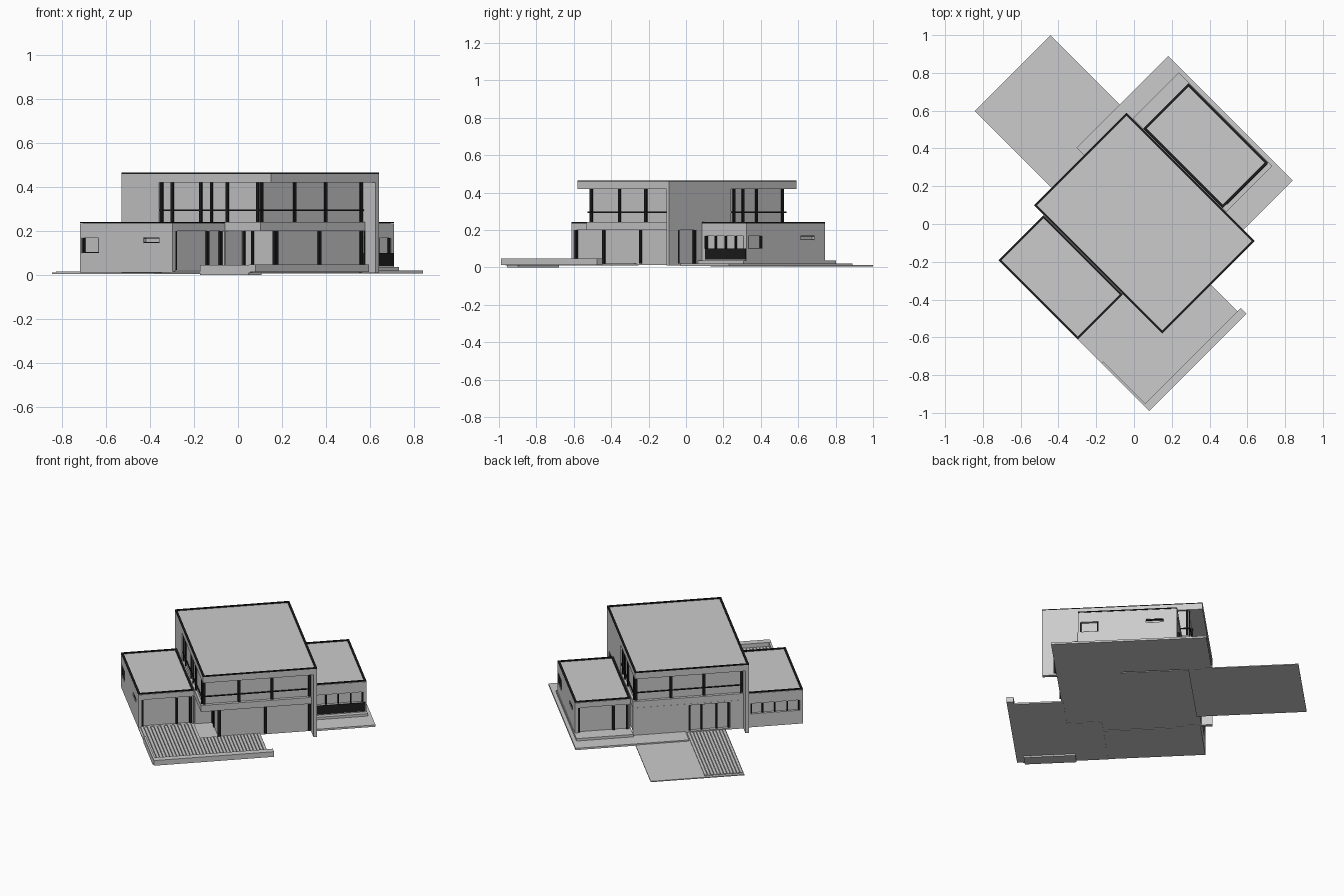
import bpy, math

if "Cube" in bpy.data.objects:
    bpy.data.objects.remove(bpy.data.objects["Cube"])

S = math.sqrt(0.5)
black = bpy.data.materials.new("black_trim")
black.diffuse_color = (0.012, 0.012, 0.012, 1)
black.use_nodes = True
black.node_tree.nodes["Principled BSDF"].inputs["Base Color"].default_value = black.diffuse_color
flip = None  # centre of a half-turn in plan, or None


def boxes(name, parts, mat=None):
    """Boxes (u0,u1,v0,v1,z0,z1) in the plan frame turned 45 degrees, as one object."""
    verts, faces = [], []
    for u0, u1, v0, v1, z0, z1 in parts:
        if flip:
            u0, u1 = 2 * flip[0] - u1, 2 * flip[0] - u0
            v0, v1 = 2 * flip[1] - v1, 2 * flip[1] - v0
        n = len(verts)
        for z in (z0, z1):
            for u, v in ((u0, v0), (u1, v0), (u1, v1), (u0, v1)):
                verts.append(((u + v) * S, (v - u) * S, z))
        faces += [[n + i for i in f] for f in ((0, 3, 2, 1), (4, 5, 6, 7), (0, 4, 7, 3),
                                               (1, 2, 6, 5), (0, 1, 5, 4), (3, 7, 6, 2))]
        # u,v frame is right-handed in plan after mapping, faces wind outward
    me = bpy.data.meshes.new(name)
    me.from_pydata(verts, [], faces)
    me.validate()
    ob = bpy.data.objects.new(name, me)
    bpy.context.collection.objects.link(ob)
    if mat:
        me.materials.append(mat)
    return ob


def along(axis, a0, a1, p0, p1, z0, z1):
    return (a0, a1, p0, p1, z0, z1) if axis == 'u' else (p0, p1, a0, a1, z0, z1)


def wall(name, axis, a0, a1, p0, p1, z0, z1, openings=()):
    """Wall running along an axis; openings (a,b,low,high) are left empty."""
    parts, x = [], a0
    for a, b, lo, hi in sorted(openings):
        if a > x:
            parts.append(along(axis, x, a, p0, p1, z0, z1))
        if lo > z0:
            parts.append(along(axis, a, b, p0, p1, z0, lo))
        if hi < z1:
            parts.append(along(axis, a, b, p0, p1, hi, z1))
        x = b
    if a1 > x:
        parts.append(along(axis, x, a1, p0, p1, z0, z1))
    boxes(name, parts)


def mullions(name, axis, at, p0, p1, z0, z1, w=0.014):
    boxes(name, [along(axis, a - w / 2, a + w / 2, p0, p1, z0, z1) for a in at], black)


def coping(name, u0, u1, v0, v1, z, w=0.012, h=0.006):
    boxes(name, [(u0, u1, v0, v0 + w, z - h, z), (u0, u1, v1 - w, v1, z - h, z),
                 (u0, u0 + w, v0 + w, v1 - w, z - h, z), (u1 - w, u1, v0 + w, v1 - w, z - h, z)], black)


def planks(name, u0, u1, v0, v1, z0, z1, pitch=0.02):
    n = round((v1 - v0) / pitch)
    d = (v1 - v0) / n
    boxes(name, [(u0, u1, v0 + i * d, v0 + (i + 1) * d - 0.003, z0, z1) for i in range(n)])


# Side wings: the second is the first given a half-turn
U0, U1, V0, V1, T = -0.372, 0.222, -0.643, -0.306, 0.016
for side, flip in (("left", None), ("right", (-0.05, 0.0435))):
    boxes(side + "_wing_glass_core", [(U0 + T, U1 - T, V0 + T, V1, 0.012, 0.225)])
    wall(side + "_wing_outer_wall", 'u', U0, U1, V0, V0 + T, 0.012, 0.234,
         [(-0.361, -0.25, 0.1, 0.168), (0.035, 0.14, 0.146, 0.17)])
    wall(side + "_wing_glazed_wall", 'v', V0 + T, V1, U1 - T, U1, 0.012, 0.234,
         [(-0.625, -0.31, 0.022, 0.2)])
    wall(side + "_wing_strip_window_wall", 'v', V0 + T, V1, U0, U0 + T, 0.012, 0.234,
         [(-0.625, -0.325, 0.1, 0.168)])
    boxes(side + "_wing_roof", [(U0 + .012, U1 - .012, V0 + .012, V1, 0.225, 0.236)])
    coping(side + "_wing_coping", U0, U1, V0, V1, 0.242)
    mullions(side + "_wing_tall_mullions", 'v', (-0.618, -0.408, -0.325), U1 - T, U1 - .004, .022, .2)
    mullions(side + "_wing_strip_mullions", 'v', (-.62, -.55, -.475, -.4, -.33), U0 + .004, U0 + T, .1, .168, .008)
    boxes(side + "_wing_window_frames", [
        (-0.361, -0.353, V0 + .004, V0 + T, 0.1, 0.168), (-0.258, -0.25, V0 + .004, V0 + T, 0.1, 0.168),
        (-0.361, -0.25, V0 + .004, V0 + T, 0.1, 0.104), (0.035, 0.14, V0 + .004, V0 + T, 0.146, 0.15),
        (0.035, 0.14, V0 + .004, V0 + T, 0.166, 0.17)], black)

# Upper floor, also built as two half-turned halves
for side, flip in (("front", None), ("back", (0.0355, 0.0425))):
    mullions(side + "_upper_mullions", 'v', (-.282, -.07, .13, .357), 0.43, 0.438, .24, .42, .016)
    boxes(side + "_railing", [(0.438, 0.444, -0.3, 0.365, 0.292, 0.298),
                              (-0.205, 0.444, -0.302, -0.296, 0.292, 0.298)], black)
    mullions(side + "_side_mullions", 'u', (-.197, -.127, .056, .124, .226, .422), -.298, -.29, .24, .42)
    boxes(side + "_balcony_slab", [(0.03, 0.45, -0.304, 0.37, 0.2, 0.242)])
flip = None
boxes("upper_glass_core", [(-0.36, 0.43, -0.29, 0.375, 0.24, 0.42)])
boxes("main_roof", [(-0.445, 0.516, -0.304, 0.389, 0.42, 0.459)])
coping("main_coping", -0.445, 0.516, -0.304, 0.389, 0.465)

# Full-height fin walls
wall("right_fin_wall", 'u', 0.05, 0.516, 0.367, 0.389, 0.01, 0.42, [(0.31, 0.45, 0.02, 0.2)])
wall("left_fin_wall", 'u', -0.445, -0.205, -0.304, -0.282, 0.01, 0.42)
mullions("side_door_mullions", 'u', (0.317, 0.443), 0.372, 0.386, 0.02, 0.2)

# Ground floor of the main block
boxes("lower_glass_core", [(-0.36, 0.43, -0.194, 0.375, 0.012, 0.2),
                           (-0.36, 0.22, -0.3, -0.194, 0.012, 0.2)])
mullions("lower_front_mullions", 'v', (-.187, .09, .357), .43, .438, .02, .2, .016)
mullions("lower_side_mullions", 'u', (.235, .29, .43), -.2, -.194, .02, .2)
wall("entry_wall", 'v', -0.282, 0.389, -0.38, -0.36, 0.012, 0.2, [(-0.2, 0.05, 0.02, 0.19)])
mullions("entry_mullions", 'v', (-.193, -.12, -.03, .043), -.372, -.36, .02, .19, .01)

# Dark panel under the strip window of the right wing
boxes("dark_panel", [(0.272, 0.276, 0.42, 0.725, 0.042, 0.1)], black)

# Terraces, drive and decks
boxes("right_terrace", [(-0.5, 0.431, 0.389, 0.758, 0.008, 0.02),
                        (-0.5, -0.36, 0.07, 0.389, 0.008, 0.02)])
boxes("right_plinth", [(-0.4, 0.3, 0.39, 0.735, 0.02, 0.036)])
boxes("drive", [(-1.02, -0.36, -0.174, 0.394, 0.006, 0.012)])
planks("entry_path", -1.0, -0.385, -0.17, 0.066, 0.012, 0.016)
boxes("deck_base", [(0.21, 0.72, -0.643, -0.194, 0.01, 0.016),
                    (0.42, 0.72, -0.194, 0.06, 0.01, 0.016)])
planks("side_deck", 0.224, 0.715, -0.63, -0.304, 0.016, 0.022)
planks("front_deck", 0.43, 0.715, -0.304, 0.06, 0.016, 0.022)
boxes("deck_edge", [(0.715, 0.757, -0.643, 0.085, 0.014, 0.048),
                    (0.4, 0.715, -0.643, -0.63, 0.014, 0.045)])
boxes("deck_step", [(0.4, 0.71, -0.643, -0.56, 0.0, 0.014)])
